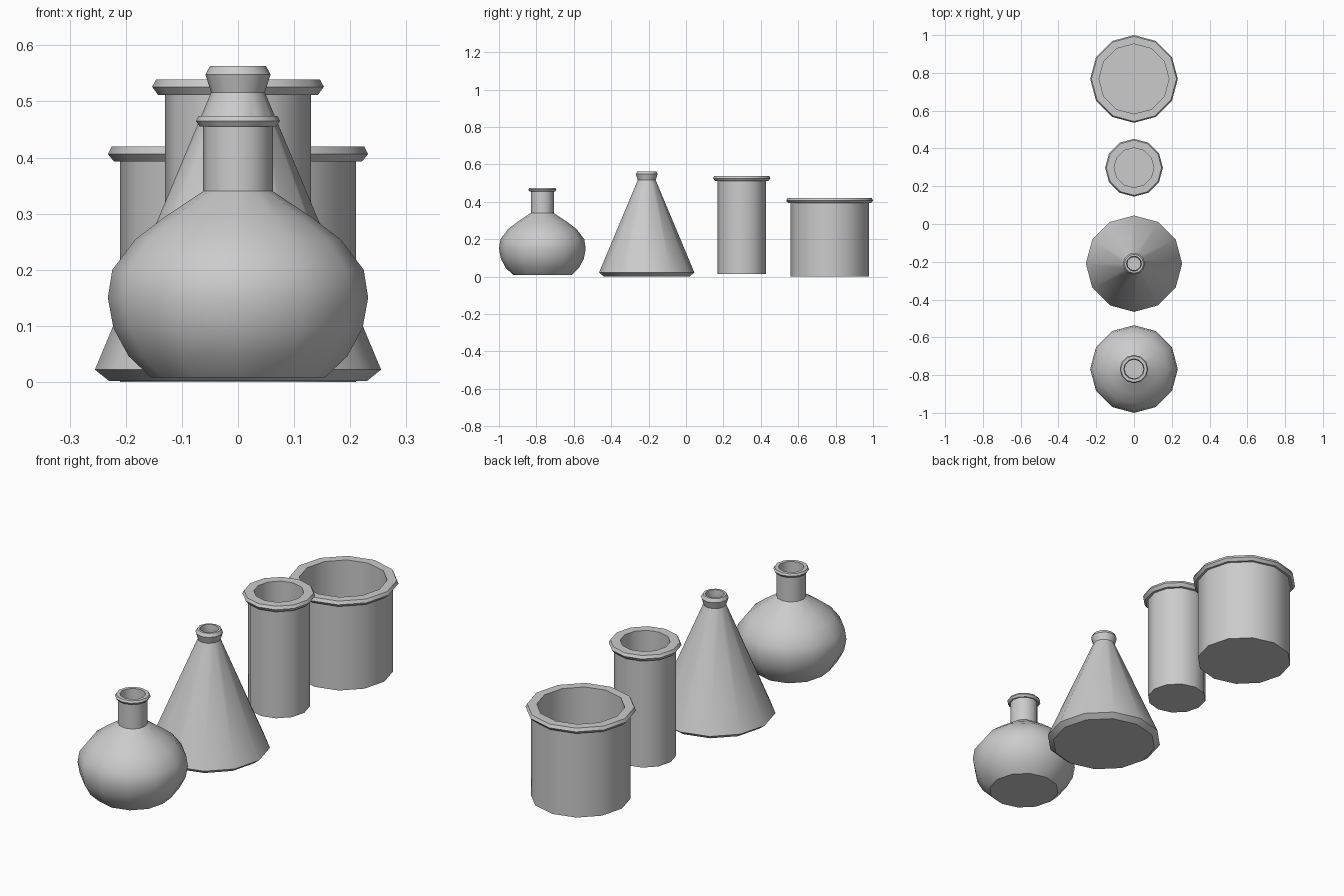
import bpy, bmesh, math

if "Cube" in bpy.data.objects:
    bpy.data.objects.remove(bpy.data.objects["Cube"])

SIDES = 12


def lathe(name, y, profile):
    """Spin a (radius, z) profile, capping the first and last rings."""
    bm = bmesh.new()
    rings = []
    for r, z in profile:
        ring = []
        for i in range(SIDES):
            a = 2 * math.pi * i / SIDES
            ring.append(bm.verts.new((r * math.cos(a), r * math.sin(a), z)))
        rings.append(ring)
    for low, high in zip(rings, rings[1:]):
        for i in range(SIDES):
            j = (i + 1) % SIDES
            bm.faces.new((low[i], low[j], high[j], high[i]))
    bm.faces.new(rings[0][::-1])
    bm.faces.new(rings[-1])
    bmesh.ops.recalc_face_normals(bm, faces=bm.faces[:])
    mesh = bpy.data.meshes.new(name)
    bm.to_mesh(mesh)
    bm.free()
    obj = bpy.data.objects.new(name, mesh)
    obj.location.y = y
    bpy.context.collection.objects.link(obj)
    bpy.ops.object.select_all(action='DESELECT')
    obj.select_set(True)
    bpy.context.view_layer.objects.active = obj
    bpy.ops.object.shade_smooth_by_angle(angle=math.radians(32))
    return obj


# Round flask: bulb, neck and lip, then the inner wall
lathe("round_flask", -0.768, [
    (0.155, 0.008), (0.195, 0.046), (0.222, 0.096), (0.232, 0.15),
    (0.224, 0.2), (0.183, 0.254), (0.131, 0.294), (0.062, 0.34),
    (0.062, 0.455), (0.068, 0.455), (0.075, 0.465), (0.07, 0.474),
    (0.054, 0.474), (0.05, 0.33), (0.122, 0.278), (0.17, 0.242),
    (0.208, 0.194), (0.215, 0.15), (0.206, 0.102), (0.182, 0.058),
    (0.148, 0.025)])

# Conical flask: bevelled foot, cone and flared lip, then the inner wall
lathe("conical_flask", -0.21, [
    (0.23, 0.002), (0.255, 0.022), (0.048, 0.516), (0.058, 0.548),
    (0.05, 0.563), (0.04, 0.563), (0.035, 0.51), (0.232, 0.03),
    (0.22, 0.02)])


def beaker(name, y, radius, inner, base, neck, mid, top, flare):
    """Straight cylinder with a bevelled rim and an open inside."""
    lathe(name, y, [
        (radius, base), (radius, neck), (flare - 0.011, neck), (flare, mid),
        (flare - 0.007, top), (inner, top), (inner, base + 0.02)])


# Straight-sided vessels
beaker("tall_beaker", 0.298, 0.13, 0.105, 0.014, 0.511, 0.526, 0.539, 0.153)
beaker("wide_beaker", 0.768, 0.21, 0.185, 0.0, 0.393, 0.406, 0.42, 0.232)
